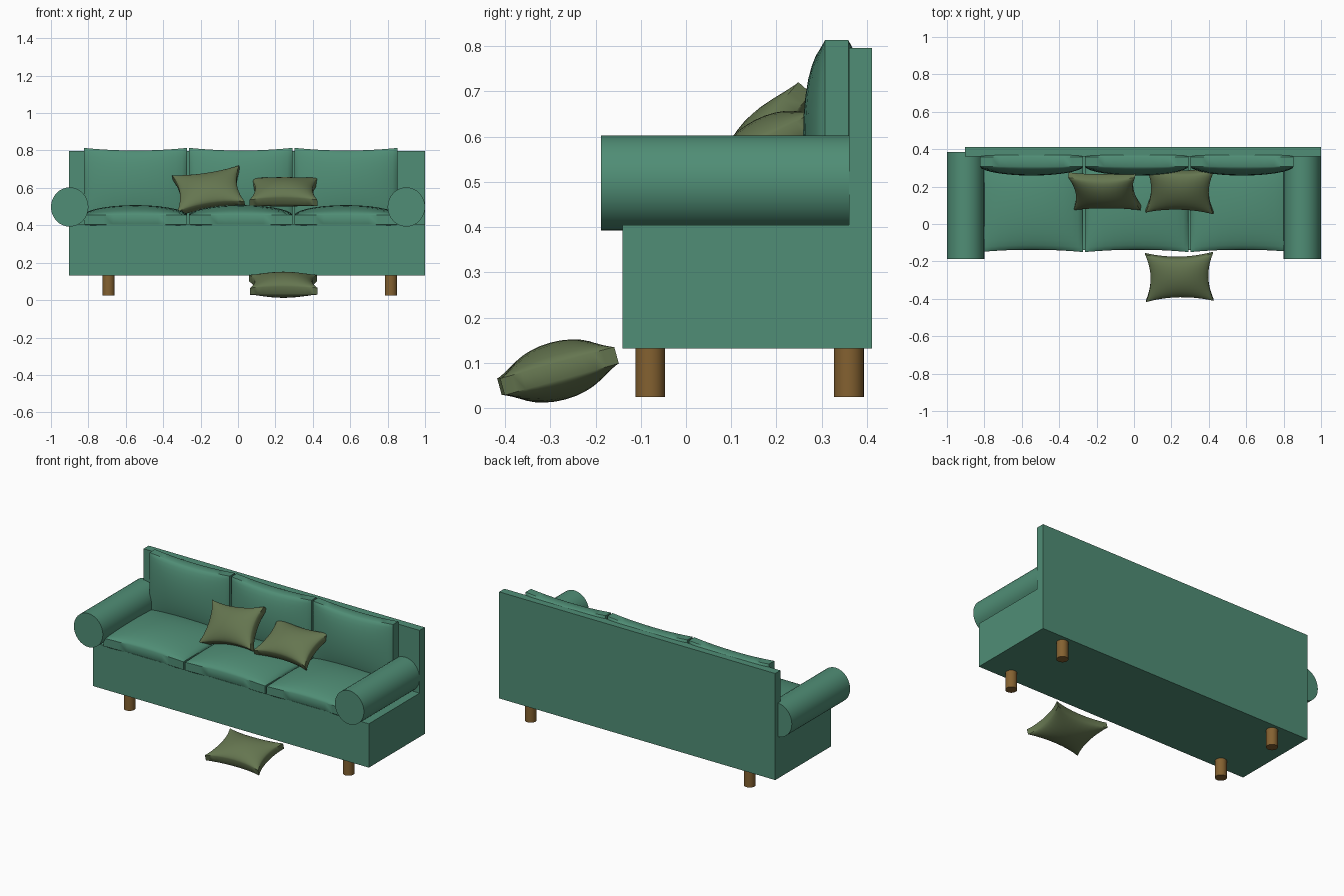
import bpy, bmesh, math
from mathutils import Euler

if "Cube" in bpy.data.objects:
    bpy.data.objects.remove(bpy.data.objects["Cube"])


def material(name, rgb):
    m = bpy.data.materials.new(name)
    m.diffuse_color = (*rgb, 1)
    m.use_nodes = True
    m.node_tree.nodes["Principled BSDF"].inputs["Base Color"].default_value = m.diffuse_color
    return m


GREEN = material("green_fabric", (0.08, 0.27, 0.18))
OLIVE = material("olive_fabric", (0.13, 0.18, 0.08))
WOOD = material("wood", (0.23, 0.12, 0.03))


def finish(ob, name, mat, smooth=False):
    ob.name = name
    ob.data.materials.append(mat)
    if smooth:
        bpy.ops.object.select_all(action='DESELECT')
        bpy.context.view_layer.objects.active = ob
        ob.select_set(True)
        bpy.ops.object.shade_smooth_by_angle(angle=math.radians(35))
    return ob


def box(name, lo, hi, mat):
    bpy.ops.mesh.primitive_cube_add(size=1, location=[(a + b) / 2 for a, b in zip(lo, hi)])
    ob = bpy.context.object
    ob.scale = [b - a for a, b in zip(lo, hi)]
    return finish(ob, name, mat)


def cylinder(name, r, depth, loc, mat, rot=(0, 0, 0)):
    bpy.ops.mesh.primitive_cylinder_add(vertices=32, radius=r, depth=depth, location=loc, rotation=rot)
    return finish(bpy.context.object, name, mat, True)


# Stuffed cushion: pinched outline, straight edge band, domed faces
def cushion(name, hx, hy, band, dome, kx, ky, loc, rot, mat, power=0.55, n=14):
    bm = bmesh.new()
    s = [math.sin(math.pi / 2 * (2 * i / n - 1)) for i in range(n + 1)]

    def sheet(sign):
        rows = []
        for v in s:
            row = []
            for u in s:
                a, b = max(0, 1 - u * u), max(0, 1 - v * v)
                row.append(bm.verts.new((u * hx * (1 - kx * b), v * hy * (1 - ky * a),
                                         sign * (band + dome * (a * b) ** power))))
            rows.append(row)
        for j in range(n):
            for i in range(n):
                bm.faces.new((rows[j][i], rows[j][i + 1], rows[j + 1][i + 1], rows[j + 1][i]))
        return rows

    def rim(r):
        return (r[0][:-1] + [q[-1] for q in r[:-1]] + r[-1][:0:-1] + [q[0] for q in r[:0:-1]])

    top, bottom = rim(sheet(1)), rim(sheet(-1))
    for i in range(len(top)):
        k = (i + 1) % len(top)
        bm.faces.new((top[i], top[k], bottom[k], bottom[i]))
    bmesh.ops.recalc_face_normals(bm, faces=bm.faces)
    me = bpy.data.meshes.new(name)
    bm.to_mesh(me)
    bm.free()
    ob = bpy.data.objects.new(name, me)
    bpy.context.collection.objects.link(ob)
    ob.location = loc
    ob.rotation_euler = Euler([math.radians(a) for a in rot], 'XYZ')
    return finish(ob, name, mat, True)


# Frame
box("base", (-0.903, -0.14, 0.132), (1.0, 0.36, 0.405), GREEN)
box("back_panel", (-0.903, 0.36, 0.132), (1.0, 0.411, 0.796), GREEN)

# Rolled arms
for side, x in (("left", -0.9), ("right", 0.9)):
    arm = cylinder(side + "_arm", 0.1, 0.574, (x, 0.099, 0.498), GREEN, (math.pi / 2, 0, 0))
    arm.scale.y = 1.05

# Legs
for side, x in (("left", -0.692), ("right", 0.818)):
    for end, y in (("front", -0.079), ("back", 0.36)):
        cylinder(f"{end}_{side}_leg", 0.033, 0.115, (x, y, 0.0825), WOOD)

# Seat and back cushions
for i in range(3):
    x = -0.548 + 0.563 * i
    cushion(f"seat_cushion_{i + 1}", 0.276, 0.255, 0.025, 0.053, 0, 0.05,
            (x, 0.105, 0.43), (0, 0, 0), GREEN)
    cushion(f"back_cushion_{i + 1}", 0.276, 0.205, 0.026, 0.048, 0, 0.07,
            (x, 0.333, 0.609), (90, 0, 0), GREEN)

# Throw pillows
for name, loc, rot in (("left_pillow", (-0.157, 0.175, 0.585), (48, -8.5, 0)),
                       ("right_pillow", (0.246, 0.182, 0.579), (27, 0, -1.5)),
                       ("floor_pillow", (0.243, -0.283, 0.082), (15.5, 0, 1))):
    cushion(name, 0.181, 0.131, 0.019, 0.046, 0.15, 0.18, loc, rot, OLIVE, 0.6)
